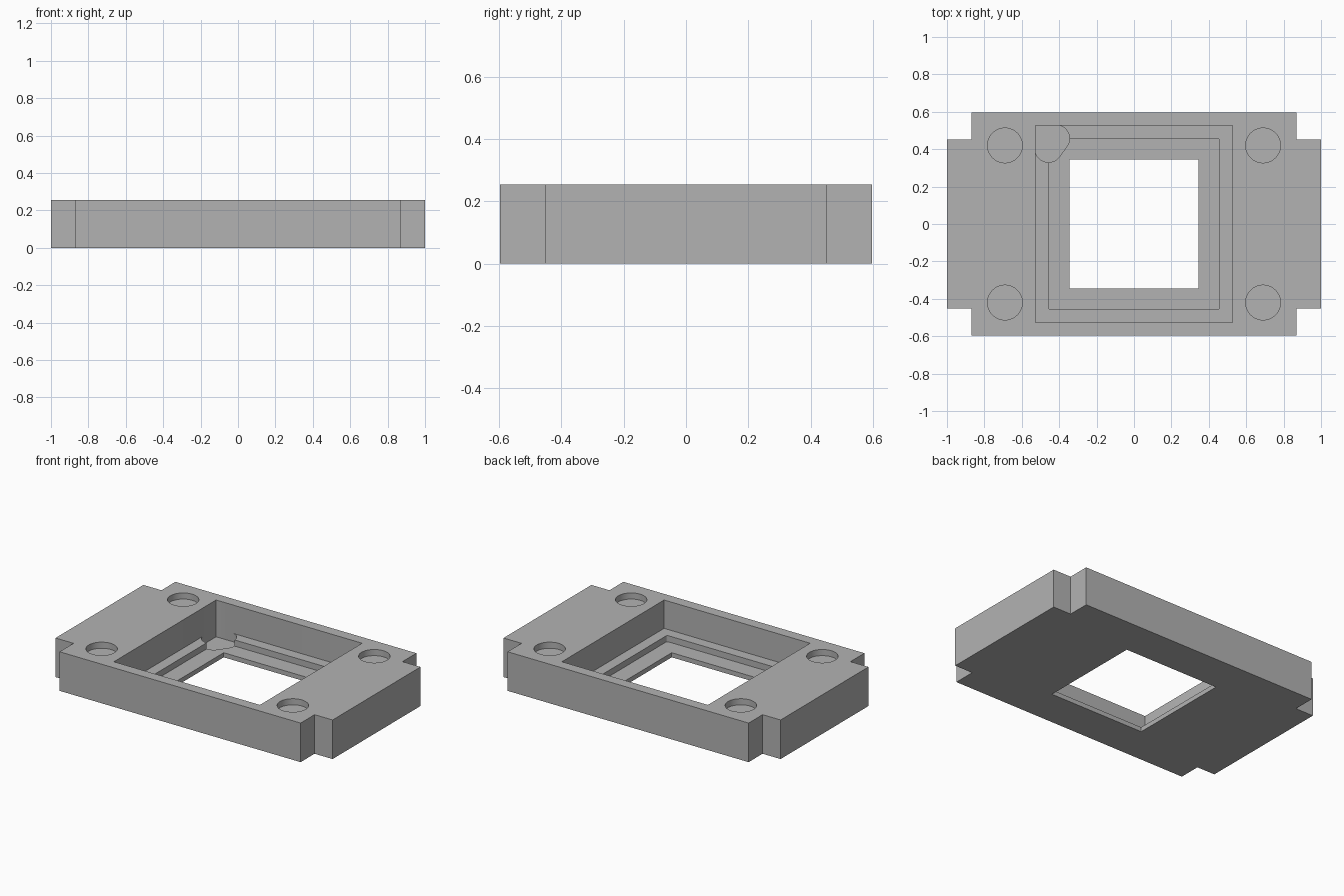
import bpy, bmesh, math

if "Cube" in bpy.data.objects:
    bpy.data.objects.remove(bpy.data.objects["Cube"])

H = 0.255          # plate thickness
LEDGE_Z = 0.07     # pocket floor
STEP_Z = 0.03      # lower step floor
RELIEF_Z = 0.015   # corner relief floor
HOLE_Z = 0.215     # blind hole floor

grey = bpy.data.materials.new("mid grey")
grey.diffuse_color = (0.45, 0.45, 0.45, 1)
grey.use_nodes = True
grey.node_tree.nodes["Principled BSDF"].inputs["Base Color"].default_value = grey.diffuse_color


def prism(name, points, z0, z1):
    """Extrude a closed outline from z0 to z1."""
    bm = bmesh.new()
    face = bm.faces.new([bm.verts.new((x, y, z0)) for x, y in points])
    ext = bmesh.ops.extrude_face_region(bm, geom=[face])
    for v in ext["geom"]:
        if isinstance(v, bmesh.types.BMVert):
            v.co.z = z1
    bmesh.ops.recalc_face_normals(bm, faces=bm.faces)
    mesh = bpy.data.meshes.new(name)
    bm.to_mesh(mesh)
    bm.free()
    mesh.materials.append(grey)
    obj = bpy.data.objects.new(name, mesh)
    bpy.context.collection.objects.link(obj)
    return obj


def square(a):
    return [(-a, -a), (a, -a), (a, a), (-a, a)]


def arc(cx, cy, r, start, end, n):
    angles = [math.radians(start + (end - start) * i / n) for i in range(n + 1)]
    return [(cx + r * math.cos(t), cy + r * math.sin(t)) for t in angles]


def rounded_square(a, r):
    c = a - r
    return [p for i, (x, y) in enumerate([(c, c), (-c, c), (-c, -c), (c, -c)])
            for p in arc(x, y, r, i * 90, i * 90 + 90, 4)]


# Plate outline with notched corners
X, Y, NX, NY = 1.0, 0.597, 0.87, 0.453
quarter = [(X, NY), (NX, NY), (NX, Y)]
half = quarter + [(-x, y) for x, y in reversed(quarter)]
plate = prism("frame_plate", half + [(-x, -y) for x, y in half], 0, H)

# Stepped square pocket and through window
cutters = [
    prism("pocket_cutter", square(0.527), LEDGE_Z, H + 0.1),
    prism("step_cutter", rounded_square(0.457, 0.012), STEP_Z, H + 0.11),
    prism("window_cutter", square(0.344), -0.1, H + 0.12),
]

# Rounded relief in one pocket corner
relief = ([(-0.527, 0.527)] + arc(-0.457, 0.403, 0.073, 195, 325, 14)
          + arc(-0.418, 0.457, 0.073, -35, 75, 14))
cutters.append(prism("relief_cutter", relief, RELIEF_Z, H + 0.05))

# Shallow round holes near the corners
for sx in (-1, 1):
    for sy in (-1, 1):
        ring = arc(sx * 0.69, sy * 0.42, 0.093, 0, 360, 48)[:-1]
        cutters.append(prism("hole_cutter", ring, HOLE_Z, H + 0.1))

# Apply the cuts
bpy.context.view_layer.objects.active = plate
plate.select_set(True)
for cutter in cutters:
    mod = plate.modifiers.new("cut", "BOOLEAN")
    mod.operation = "DIFFERENCE"
    mod.solver = "EXACT"
    mod.object = cutter
    bpy.ops.object.modifier_apply(modifier=mod.name)
    bpy.data.objects.remove(cutter)

bpy.ops.object.shade_smooth_by_angle(angle=math.radians(30))
